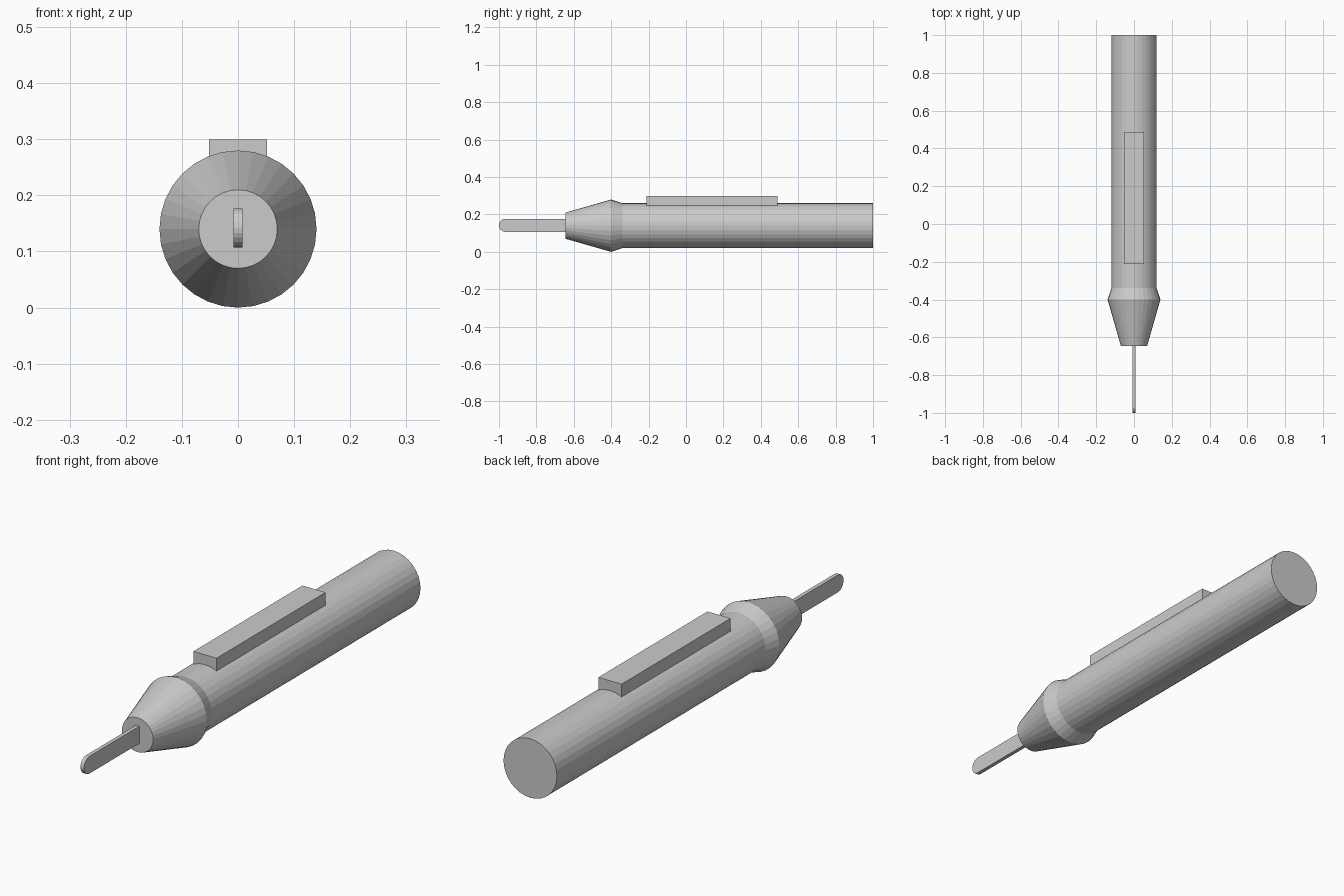
import bpy, bmesh, math

if "Cube" in bpy.data.objects:
    bpy.data.objects.remove(bpy.data.objects["Cube"])

AXIS_Z = 0.14
SIDES = 32


def make_object(name, bm):
    bmesh.ops.recalc_face_normals(bm, faces=bm.faces[:])
    mesh = bpy.data.meshes.new(name)
    bm.to_mesh(mesh)
    bm.free()
    obj = bpy.data.objects.new(name, mesh)
    bpy.context.collection.objects.link(obj)
    return obj


def revolve(name, profile):
    """Closed solid turned about the y axis from (y, radius) points."""
    bm = bmesh.new()
    rings = []
    for y, r in profile:
        angles = [2 * math.pi * i / SIDES for i in range(SIDES)]
        rings.append([bm.verts.new((r * math.sin(a), y, AXIS_Z + r * math.cos(a)))
                      for a in angles])
    for a, b in zip(rings, rings[1:]):
        for i in range(SIDES):
            j = (i + 1) % SIDES
            bm.faces.new((a[i], a[j], b[j], b[i]))
    bm.faces.new(rings[0])
    bm.faces.new(rings[-1])
    return make_object(name, bm)


def extrude_side(name, outline, half_width):
    """Side outline of (y, z) points thickened across x."""
    bm = bmesh.new()
    face = bm.faces.new([bm.verts.new((-half_width, y, z)) for y, z in outline])
    new = bmesh.ops.extrude_face_region(bm, geom=[face])["geom"]
    bmesh.ops.translate(bm, vec=(2 * half_width, 0, 0),
                        verts=[v for v in new if isinstance(v, bmesh.types.BMVert)])
    return make_object(name, bm)


# handle with flared collar and tapered nose
revolve("handle", [(1.0, 0.12), (-0.34, 0.12), (-0.40, 0.14), (-0.645, 0.07)])

# thin blade with a rounded tip
R, BLADE_Z = 0.035, 0.142
tip = [(-1.0 + R - R * math.sin(t), BLADE_Z + R * math.cos(t))
       for t in (math.pi * i / 12 for i in range(13))]
extrude_side("blade", tip + [(-0.63, BLADE_Z - R), (-0.63, BLADE_Z + R)], 0.008)

# slide switch block on top of the handle
extrude_side("top_switch", [(-0.212, 0.248), (0.488, 0.248), (0.488, 0.30), (-0.212, 0.30)], 0.052)
